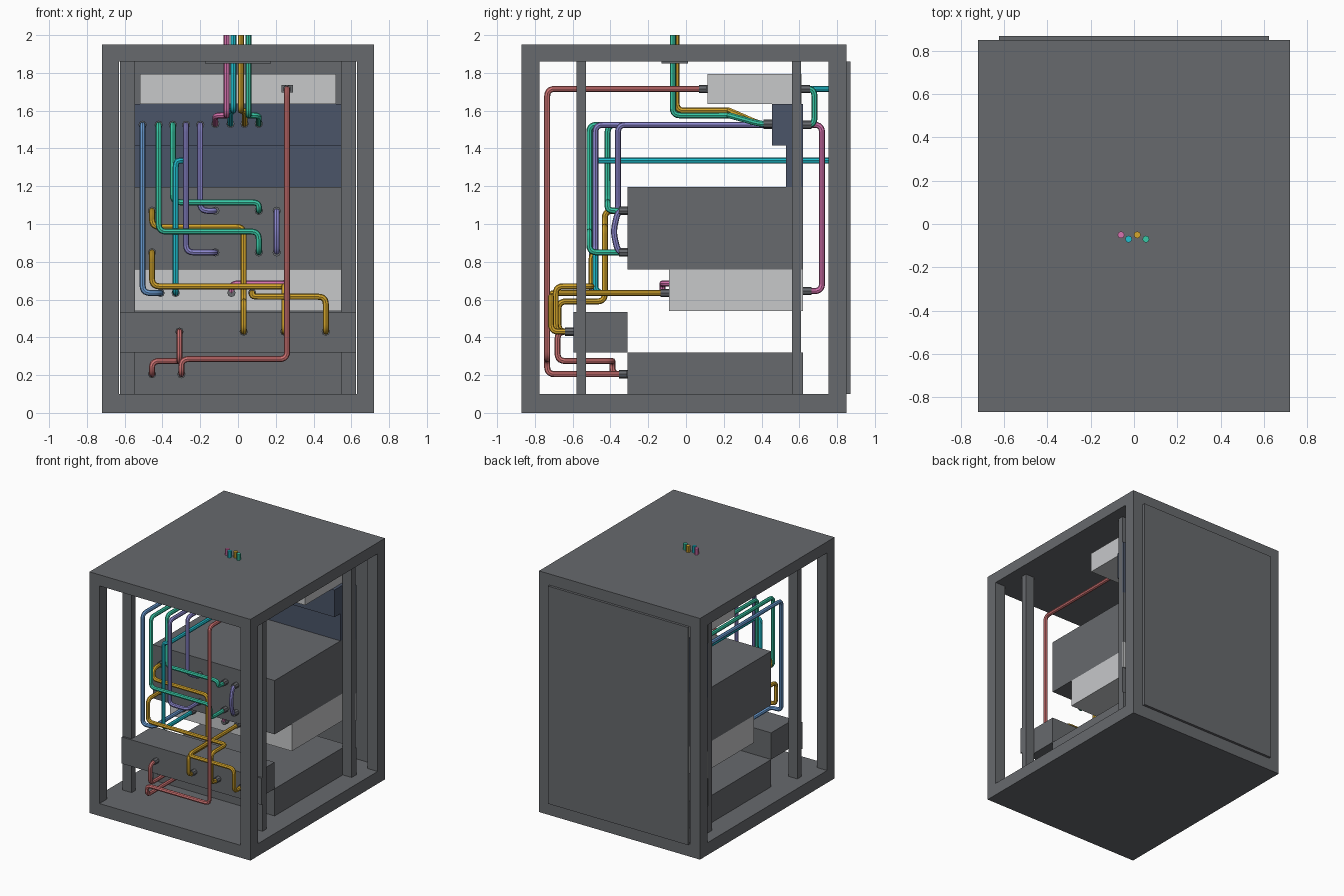
import bpy
from mathutils import Vector

if "Cube" in bpy.data.objects:
    bpy.data.objects.remove(bpy.data.objects["Cube"])

COLOURS = {
    "grey_metal": (.135, .142, .153), "light_grey": (.57, .58, .59),
    "navy": (.069, .089, .138), "salmon": (.62, .17, .17),
    "gold": (.66, .38, .025), "green": (.04, .58, .38),
    "cyan": (.015, .52, .62), "blue": (.14, .33, .65),
    "purple": (.26, .24, .61), "pink": (.68, .17, .43),
}
MATS = {}
for name, rgb in COLOURS.items():
    m = bpy.data.materials.new(name)
    m.use_nodes = True
    m.diffuse_color = (*rgb, 1)
    m.node_tree.nodes["Principled BSDF"].inputs["Base Color"].default_value = (*rgb, 1)
    MATS[name] = m


def box(name, x, y, z, colour="grey_metal"):
    """Box from (min, max) pairs on each axis."""
    bpy.ops.mesh.primitive_cube_add(size=1, location=[sum(r) / 2 for r in (x, y, z)])
    ob = bpy.context.object
    ob.name = name
    for v in ob.data.vertices:
        v.co = Vector([c * (r[1] - r[0]) for c, r in zip(v.co, (x, y, z))])
    ob.data.materials.append(MATS[colour])
    return ob


def rounded(points, radius=.04, steps=5):
    """Path through the points with its corners rounded."""
    pts = [Vector(p) for p in points]
    out = [pts[0]]
    for a, b, c in zip(pts, pts[1:], pts[2:]):
        p = b + (a - b).normalized() * min(radius, (a - b).length * .49)
        q = b + (c - b).normalized() * min(radius, (c - b).length * .49)
        for i in range(steps + 1):
            t = i / steps
            out.append(p * (1 - t) ** 2 + b * 2 * t * (1 - t) + q * t * t)
    return out + [pts[-1]]


def tube(name, path, radius, colour):
    cu = bpy.data.curves.new(name, "CURVE")
    cu.dimensions = "3D"
    cu.bevel_depth = radius
    cu.bevel_resolution = 2
    cu.use_fill_caps = True
    sp = cu.splines.new("POLY")
    sp.points.add(len(path) - 1)
    for pt, co in zip(sp.points, path):
        pt.co = (*co, 1)
    cu.materials.append(MATS[colour])
    ob = bpy.data.objects.new(name, cu)
    bpy.context.collection.objects.link(ob)
    bpy.ops.object.select_all(action="DESELECT")
    ob.select_set(True)
    bpy.context.view_layer.objects.active = ob
    bpy.ops.object.convert(target="MESH")
    bpy.ops.object.shade_smooth_by_angle()


def cable(name, colour, start, *moves, plugs="both"):
    """Cable from a start point; each move is a pair of axis letters and new values."""
    pts = [Vector(start)]
    for axes, *values in moves:
        p = pts[-1].copy()
        for axis, value in zip(axes, values):
            p["xyz".index(axis)] = value
        pts.append(p)
    tube(name, rounded(pts), .016, colour)
    ends = {"both": ((0, 1), (-1, -2)), "end": ((-1, -2),), "start": ((0, 1),)}[plugs]
    for i, j in ends:
        direction = (pts[j] - pts[i]).normalized()
        tube(name + "_plug", [pts[i], pts[i] + direction * .045], .022, "grey_metal")


# Cabinet shell
W, FRONT, BACK, TOP = .72, -.87, .85, 1.95
box("cabinet_base", (-W, W), (FRONT, BACK), (0, .1))
box("cabinet_roof", (-W, W), (FRONT, BACK), (1.86, TOP))
for side, x in (("right", (-W, -.63)), ("left", (.63, W))):
    box(side + "_front_post", x, (FRONT, -.775), (.1, 1.86))
    box(side + "_rear_post", x, (.755, BACK), (.1, 1.86))
for side, x in (("right", (-.625, -.545)), ("left", (.545, .625))):
    box(side + "_front_rail", x, (-.58, -.53), (.1, 1.86))
    box(side + "_rear_rail", x, (.56, .61), (.1, 1.86))
box("rear_door", (-.625, .625), (.845, .87), (.1, 1.86))
box("cable_entry_plate", (-.175, .175), (-.13, .01), (1.85, 1.86))

# Rack units, each with a wide face plate on the rear rails
UNITS = (("power_unit", -.31, .1, .32, "grey_metal"),
         ("storage_unit", -.09, .54, .76, "light_grey"),
         ("lower_server", -.31, .76, .977, "grey_metal"),
         ("upper_server", -.31, .977, 1.195, "grey_metal"),
         ("blank_panel", .53, 1.195, 1.415, "navy"),
         ("patch_panel", .455, 1.415, 1.635, "navy"))
for name, front, low, high, colour in UNITS:
    box(name, (-.545, .545), (front, .61), (low, high), colour)
    box(name + "_face_plate", (-.625, .625), (.61, .62), (low, high), colour)
box("top_switch", (-.52, .52), (.115, .612), (1.635, 1.795), "light_grey")
box("front_unit", (-.545, .545), (-.595, -.31), (.32, .535))
box("front_unit_face_plate", (-.625, .625), (-.595, -.58), (.32, .535))

# Power sockets
for x in (-.455, -.3, -.14, .015, .285):
    box("power_socket", (x - .03, x + .03), (-.316, -.31), (.19, .225))
box("switch_power_socket", (.23, .29), (.107, .115), (1.695, 1.735))

# Power cables
cable("long_power_cable", "salmon", (.26, .115, 1.715), ("y", -.735), ("z", .285),
      ("x", -.3), ("z", .205), ("y", -.31))
cable("short_power_cable", "salmon", (-.31, -.595, .43), ("y", -.68), ("z", .275),
      ("y", -.39), ("x", -.455), ("z", .205), ("y", -.31))

# Gold cables into the front unit
cable("upper_gold_cable", "gold", (-.455, -.31, 1.07), ("y", -.43), ("z", .985),
      ("x", .03), ("z", .59), ("y", -.675), ("z", .43), ("y", -.595))
cable("middle_gold_cable", "gold", (-.455, -.31, .85), ("y", -.5), ("z", .67),
      ("x", .245), ("y", -.69), ("z", .43), ("y", -.595))
cable("lower_gold_cable", "gold", (.075, -.09, .635), ("y", -.715), ("z", .615),
      ("x", .465), ("z", .43), ("y", -.595))

# Cables from the patch panel down to the units
Z = 1.525
cable("blue_cable", "blue", (-.505, .455, Z), ("y", -.497), ("z", .635),
      ("x", -.41), ("y", -.09))
cable("outer_green_cable", "green", (-.42, .455, Z), ("y", -.512), ("z", .96),
      ("x", .11), ("z", .85), ("y", -.31))
cable("inner_green_cable", "green", (-.345, .455, Z), ("y", -.415), ("z", 1.115),
      ("x", .11), ("z", 1.07), ("y", -.31))
cable("outer_purple_cable", "purple", (-.275, .455, Z), ("y", -.48), ("z", .85),
      ("x", -.12), ("y", -.31))
cable("inner_purple_cable", "purple", (-.2, .455, Z), ("y", -.36), ("z", 1.07),
      ("x", -.12), ("y", -.31))
cable("server_link", "purple", (.205, -.31, 1.07), ("y", -.36), ("yz", -.385, .96),
      ("yz", -.36, .85), ("y", -.31))
cable("cyan_cable", "cyan", (-.29, .612, 1.715), ("y", .79), ("z", 1.335),
      ("y", -.48), ("x", -.33), ("z", .635), ("y", -.09))
cable("front_pink_cable", "pink", (-.035, -.09, .635), ("y", -.125), ("z", .685),
      ("x", .25), ("y", -.05), plugs="start")

# Cables behind the rails
cable("rear_pink_cable", "pink", (.25, .62, Z), ("y", .72), ("z", .645), ("y", .62))
cable("rear_green_link", "green", (.35, .612, 1.715), ("y", .68), ("z", Z), ("y", .62))

# Cables entering through the roof
ENTRY = (("pink", -.06, -.05, 1.575, -.12), ("cyan", -.025, -.07, 1.6, -.04),
         ("gold", .015, -.05, 1.6, .035), ("green", .055, -.07, 1.575, .11))
for colour, x, y, z, end_x in ENTRY:
    cable("roof_cable_" + colour, colour, (x, y, 2), ("z", z), ("y", .23),
          ("x", end_x), ("yz", .39, 1.53), ("y", .455), plugs="end")
